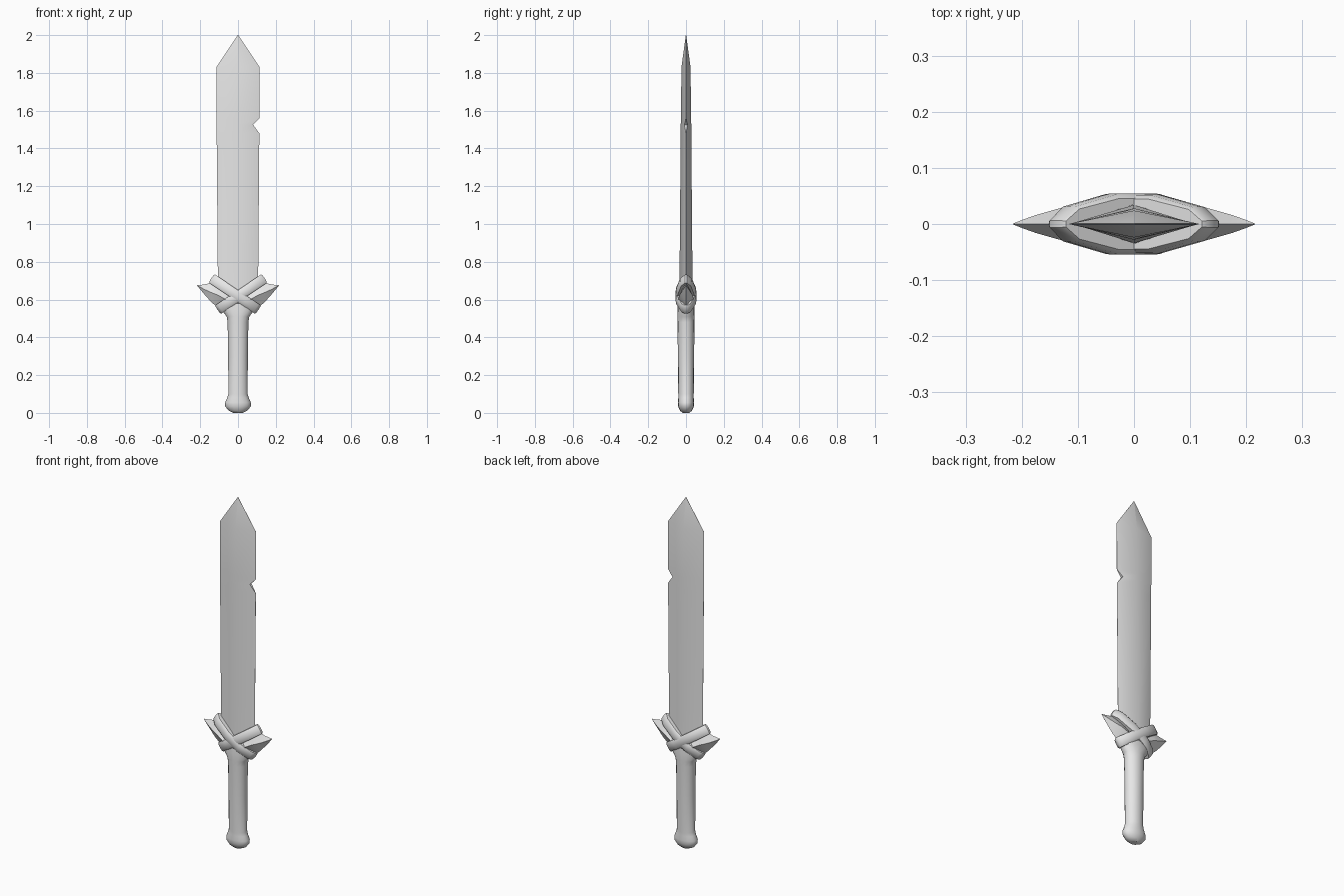
import bpy
import math
from mathutils import Vector

cube = bpy.data.objects.get("Cube")
if cube:
    bpy.data.objects.remove(cube, do_unlink=True)

grey = bpy.data.materials.new("plain_grey")
grey.use_nodes = True
grey.diffuse_color = (0.8, 0.8, 0.8, 1)
grey.node_tree.nodes["Principled BSDF"].inputs["Base Color"].default_value = (0.8, 0.8, 0.8, 1)


def loft(name, rings, angle=40):
    """Skin a list of equally sized closed rings and cap both ends."""
    n = len(rings[0])
    verts = [p for ring in rings for p in ring]
    faces = [(r * n + i, r * n + (i + 1) % n, (r + 1) * n + (i + 1) % n, (r + 1) * n + i)
             for r in range(len(rings) - 1) for i in range(n)]
    faces += [tuple(range(n))[::-1], tuple(range(len(verts) - n, len(verts)))]
    mesh = bpy.data.meshes.new(name)
    mesh.from_pydata(verts, [], faces)
    mesh.materials.append(grey)
    obj = bpy.data.objects.new(name, mesh)
    bpy.context.collection.objects.link(obj)
    bpy.ops.object.select_all(action='DESELECT')
    obj.select_set(True)
    bpy.context.view_layer.objects.active = obj
    bpy.ops.object.mode_set(mode='EDIT')
    bpy.ops.mesh.select_all(action='SELECT')
    bpy.ops.mesh.normals_make_consistent(inside=False)
    bpy.ops.object.mode_set(mode='OBJECT')
    bpy.ops.object.shade_smooth_by_angle(angle=math.radians(angle))
    return obj


# Blade: diamond section with a nick in its left edge
# (height, half width, left edge x, half thickness, left edge half thickness)
blade = [(0.56, 0.105, 0.105, 0.036, 0.0005),
         (0.75, 0.107, 0.107, 0.034, 0.0005),
         (1.48, 0.113, 0.113, 0.028, 0.0005),
         (1.525, 0.113, 0.08, 0.028, 0.008),
         (1.56, 0.114, 0.114, 0.027, 0.0005),
         (1.83, 0.115, 0.115, 0.024, 0.0005),
         (2.0, 0.001, 0.001, 0.001, 0.0005)]
loft("blade", [[(-w, -0.0005, z), (0, -t, z), (e, -s, z),
                (e, s, z), (0, t, z), (-w, 0.0005, z)]
               for z, w, e, t, s in blade])

# Grip and pommel: oval rings (height, x radius, y radius)
handle = [(0.0, 0.024, 0.018), (0.012, 0.05, 0.032), (0.035, 0.068, 0.042),
          (0.055, 0.068, 0.043), (0.08, 0.057, 0.041), (0.1, 0.051, 0.041),
          (0.3, 0.052, 0.043), (0.48, 0.055, 0.045), (0.51, 0.06, 0.046),
          (0.55, 0.09, 0.045), (0.6, 0.09, 0.04)]
sides = 16
loft("handle", [[(rx * math.cos(a), ry * math.sin(a), z)
                 for a in (math.tau * i / sides for i in range(sides))]
                for z, rx, ry in handle])

# Guard body with two upswept horns (x, top, bottom, half thickness)
half_guard = [(0.0, 0.625, 0.54, 0.046), (0.05, 0.65, 0.535, 0.044),
              (0.11, 0.69, 0.56, 0.034), (0.14, 0.688, 0.585, 0.026),
              (0.175, 0.681, 0.624, 0.016), (0.2, 0.677, 0.654, 0.007),
              (0.216, 0.676, 0.674, 0.0005)]
stations = [(-x, a, b, t) for x, a, b, t in half_guard[:0:-1]] + half_guard
loft("guard_horns", [[(x, 0, top), (x, -t, (top + low) / 2), (x, 0, low), (x, t, (top + low) / 2)]
                     for x, top, low, t in stations])

# Two crossed straps wrapped round the guard
strap_profile = [(-0.13, 0.008), (-0.115, 0.027), (-0.045, 0.053),
                 (0.05, 0.053), (0.14, 0.031), (0.17, 0.006)]
outline = [(u, -y) for u, y in strap_profile] + [(u, y) for u, y in reversed(strap_profile)]
slope = math.radians(34)
along = Vector((math.cos(slope), 0, math.sin(slope)))
across = Vector((-math.sin(slope), 0, math.cos(slope)))
for side, name, lift in ((1, "left_strap", 1.0), (-1, "right_strap", 1.03)):
    rings = []
    for v, scale in ((-0.027, 0.84), (-0.019, 0.97), (0, 1), (0.019, 0.97), (0.027, 0.84)):
        ring = []
        for u, y in outline:
            p = along * u * (0.8 + 0.2 * scale) + across * v
            ring.append((side * p.x, y * scale * lift, p.z + 0.618))
        rings.append(ring)
    loft(name, rings)
